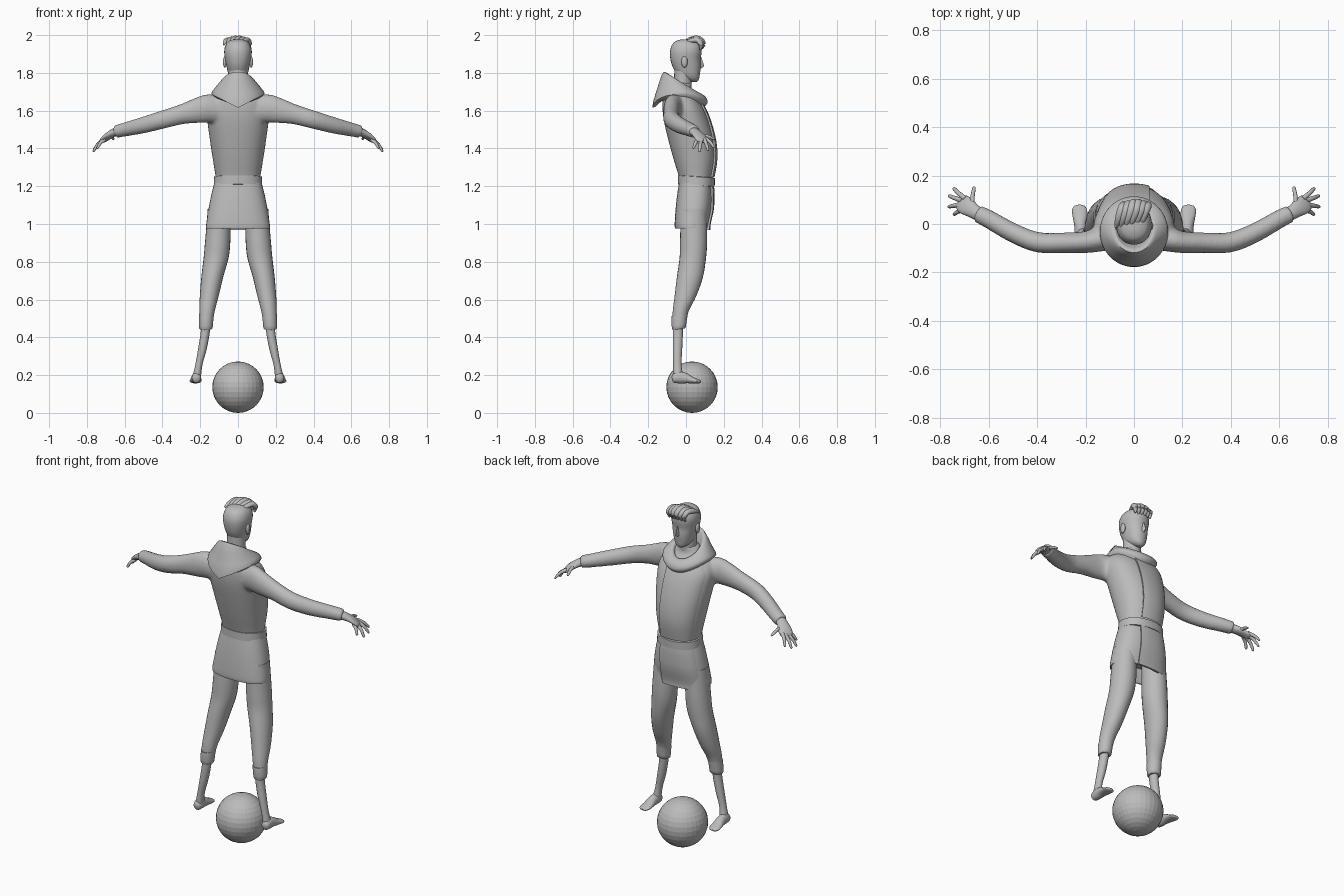
import bpy, bmesh, math
from mathutils import Vector

grey = bpy.data.materials.new("plain grey")
grey.diffuse_color = (0.5, 0.5, 0.5, 1)


def spline(rows, steps=4):
    """Catmull-Rom interpolation of equally long tuples."""
    out = []
    for i in range(len(rows) - 1):
        a, b, c, d = (rows[max(0, min(len(rows) - 1, i + k))] for k in (-1, 0, 1, 2))
        for s in range(steps):
            t = s / steps
            out.append(tuple(0.5 * (2 * q + (r - p) * t + (2 * p - 5 * q + 4 * r - w) * t * t
                                    + (3 * q - p - 3 * r + w) * t ** 3)
                             for p, q, r, w in zip(a, b, c, d)))
    return out + [rows[-1]]


def skin(bm, rings, closed=True, caps=True):
    """Bridge equal rings of points with quads."""
    vs = [[bm.verts.new(p) for p in r] for r in rings]
    n = len(vs[0])
    for a, b in zip(vs, vs[1:]):
        for j in range(n if closed else n - 1):
            k = (j + 1) % n
            bm.faces.new((a[j], a[k], b[k], b[j]))
    if caps:
        bm.faces.new(vs[0])
        bm.faces.new(vs[-1])


def make(name, bm, mirror=False, angle=40):
    bmesh.ops.recalc_face_normals(bm, faces=bm.faces[:])
    me = bpy.data.meshes.new(name)
    bm.to_mesh(me)
    bm.free()
    ob = bpy.data.objects.new(name, me)
    bpy.context.collection.objects.link(ob)
    me.materials.append(grey)
    if angle:
        bpy.ops.object.select_all(action='DESELECT')
        ob.select_set(True)
        bpy.context.view_layer.objects.active = ob
        bpy.ops.object.shade_smooth_by_angle(angle=math.radians(angle))
    if mirror:
        m = ob.modifiers.new("mirror", 'MIRROR')
        m.use_mirror_merge = False
    return ob


def point(row, a, e=2.0, grow=0.0, cx=0.0):
    """Point on a horizontal oval; row = z, half width, back y, front y."""
    z, w, yb, yf = row[:4]
    c, s = math.cos(a), math.sin(a)
    f = lambda v: math.copysign(abs(v) ** (2 / e), v)
    return Vector((cx + (w + grow) * f(s), (yb + yf) / 2 + ((yf - yb) / 2 + grow) * f(c), z))


def ovals(bm, rows, n=32, e=2.0, steps=4, tilt=0.0):
    """Loft of horizontal ovals; optional fifth value is centre x."""
    rings = []
    for r in spline(rows, steps):
        pts = [point(r, 2 * math.pi * j / n, e, 0, r[4] if len(r) > 4 else 0) for j in range(n)]
        rings.append([p + Vector((0, 0, tilt * p.y)) for p in pts])
    skin(bm, rings)


def tube(bm, rows, n=16, steps=4):
    """Sweep of ovals; row = x, y, z, side radius, up radius."""
    rows = spline(rows, steps)
    rings = []
    for i, r in enumerate(rows):
        t = Vector(rows[min(i + 1, len(rows) - 1)][:3]) - Vector(rows[max(i - 1, 0)][:3])
        side = t.cross(Vector((0, 0, 1))).normalized()
        up = side.cross(t).normalized()
        rings.append([Vector(r[:3]) + side * r[3] * math.cos(2 * math.pi * j / n)
                      + up * r[4] * math.sin(2 * math.pi * j / n) for j in range(n)])
    skin(bm, rings)


# ball
bm = bmesh.new()
bmesh.ops.create_uvsphere(bm, u_segments=32, v_segments=16, radius=0.136)
bmesh.ops.translate(bm, verts=bm.verts[:], vec=(0, 0.032, 0.136))
make("ball", bm, angle=0)

# coat body and sleeves, blended into one skin
torso = [(1.2, .116, -.03, .135), (1.25, .119, -.038, .142), (1.35, .135, -.068, .157),
         (1.45, .15, -.095, .149), (1.55, .163, -.118, .122), (1.62, .165, -.125, .092),
         (1.67, .14, -.12, .06), (1.71, .085, -.09, .03), (1.75, .05, -.07, .03)]
bm = bmesh.new()
ovals(bm, torso, 40, 2.2)
arm = [(.08, -.055, 1.6, .05, .07), (.15, -.065, 1.612, .05, .075), (.2, -.075, 1.604, .045, .07),
       (.3, -.078, 1.58, .042, .053), (.4, -.075, 1.552, .042, .048), (.5, -.036, 1.524, .04, .044),
       (.6, .02, 1.5, .038, .037), (.648, .044, 1.489, .036, .034)]
for s in (1, -1):
    tube(bm, [(s * r[0],) + r[1:] for r in arm], 24)
coat = make("coat_body", bm)
rm = coat.modifiers.new("blend", 'REMESH')
rm.mode, rm.voxel_size, rm.use_smooth_shade = 'VOXEL', 0.009, True
sm = coat.modifiers.new("soften", 'SMOOTH')
sm.factor, sm.iterations = 0.5, 8

# coat skirt
skirt = [(1.23, .122, -.035, .135), (1.16, .14, -.046, .14), (1.08, .156, -.055, .137),
         (1.0, .168, -.06, .12), (.977, .169, -.058, .115)]
bm = bmesh.new()
ovals(bm, skirt, 40, 2.4)
ovals_inner = [(.977, .169, -.058, .115), (.985, .155, -.045, .102), (1.06, .14, -.04, .1)]
ovals(bm, ovals_inner, 40, 2.4, 2)
bmesh.ops.delete(bm, geom=[f for f in bm.faces if len(f.verts) > 4 and f.calc_center_median().z < 1],
                 context='FACES_ONLY')
bmesh.ops.remove_doubles(bm, verts=bm.verts[:], dist=1e-4)
make("coat_skirt", bm)


# overlapping front panel, raised edge on the +x side
def panel(name, rows, e, x_edge, grow):
    bm = bmesh.new()
    rings = []
    for r in spline(rows):
        a0 = math.asin(max(-1, min(1, (x_edge / r[1]) ** (e / 2))))
        ring = [point(r, a0, e, -0.01)]
        for j in range(17):
            t = j / 16
            ring.append(point(r, a0 + (-1.25 - a0) * t, e, grow * (1 - t ** 3) - 0.004 * t ** 3))
        rings.append(ring)
    skin(bm, rings, False, False)
    make(name, bm, angle=35)


panel("front_panel", torso[1:7], 2.2, 0.06, 0.01)
panel("skirt_panel", [(1.2, .13, -.04, .138)] + skirt[1:4] + [(.968, .169, -.058, .118)], 2.4, 0.065, 0.011)

# belt
bm = bmesh.new()
ovals(bm, [(1.207, .12, -.036, .142), (1.209, .128, -.043, .152), (1.254, .126, -.043, .153),
           (1.256, .118, -.034, .144)], 40, 2.2, 1, -0.07)
make("belt", bm)

# trousers: z, half width, back, front, centre x
bm = bmesh.new()
ovals(bm, [(1.08, .06, -.03, .11, .1), (.98, .064, -.03, .112, .104), (.9, .067, -.032, .112, .108),
           (.82, .066, -.034, .106, .116), (.72, .058, -.048, .09, .136), (.62, .05, -.06, .055, .152),
           (.54, .041, -.07, .015, .164), (.47, .035, -.072, -.002, .17)], 24)
make("trouser_leg", bm, True)

# rolled cuffs
bm = bmesh.new()
ovals(bm, [(.515, .034, -.066, .0, .168), (.52, .039, -.076, .009, .167), (.49, .038, -.077, .004, .169),
           (.452, .036, -.074, -.002, .171), (.447, .028, -.068, -.012, .171)], 24, steps=2, tilt=.1)
make("trouser_cuff", bm, True)

# bare shins
bm = bmesh.new()
ovals(bm, [(.5, .024, -.07, -.014, .17), (.43, .024, -.07, -.016, .173), (.34, .023, -.07, -.02, .188),
           (.26, .019, -.068, -.024, .206), (.21, .021, -.068, -.018, .215), (.175, .022, -.066, -.012, .219)], 20)
make("shin", bm, True)

# feet, swept from heel to toe
bm = bmesh.new()
tube(bm, [(.22, -.074, .178, .008, .01), (.22, -.066, .18, .021, .023), (.22, -.04, .187, .025, .031),
          (.221, -.005, .184, .026, .028), (.223, .03, .174, .03, .018), (.225, .058, .168, .031, .012),
          (.225, .074, .165, .022, .008), (.225, .079, .164, .008, .004)], 20)
make("foot", bm, True)

# hands: palm, four fingers, thumb
bm = bmesh.new()
tube(bm, [(.63, .034, 1.492, .029, .026), (.66, .052, 1.482, .03, .021), (.69, .073, 1.463, .038, .016),
          (.712, .087, 1.444, .036, .012), (.722, .092, 1.436, .026, .008)])
fingers = [((.698, .105, 1.452), (.747, .15, 1.405)), ((.71, .097, 1.446), (.767, .118, 1.388)),
           ((.714, .08, 1.443), (.768, .071, 1.382)), ((.706, .062, 1.446), (.746, .038, 1.4)),
           ((.668, .07, 1.47), (.66, .155, 1.448))]
for a, b in fingers:
    a, b = Vector(a), Vector(b)
    mid = a.lerp(b, .5) + Vector((.003, 0, .006))
    tube(bm, [(*a, .011, .011), (*mid, .009, .009), (*a.lerp(b, .92), .007, .006), (*b, .002, .002)], 10, 3)
make("hand", bm, True, 60)

# neck and head
bm = bmesh.new()
ovals(bm, [(1.66, .055, -.085, .03), (1.74, .05, -.065, .03), (1.82, .05, -.062, .035)], 24)
make("neck", bm)
bm = bmesh.new()
ovals(bm, [(1.752, .012, .03, .058), (1.765, .034, -.01, .068), (1.79, .05, -.045, .073),
           (1.83, .06, -.07, .078), (1.87, .068, -.082, .077), (1.91, .073, -.085, .083),
           (1.94, .068, -.078, .08), (1.963, .054, -.062, .062), (1.975, .03, -.035, .035),
           (1.978, .006, -.008, .008)], 28, 2.2)
# nose
skin(bm, [[(-.005, .07, 1.885), (.005, .07, 1.885), (0, .08, 1.885)],
          [(-.013, .07, 1.833), (.013, .07, 1.833), (0, .097, 1.836)],
          [(-.009, .07, 1.823), (.009, .07, 1.823), (0, .08, 1.823)]])
make("head", bm, angle=50)

# ears
bm = bmesh.new()
bmesh.ops.create_uvsphere(bm, u_segments=12, v_segments=8, radius=1)
bmesh.ops.scale(bm, verts=bm.verts[:], vec=(.01, .017, .03))
bmesh.ops.translate(bm, verts=bm.verts[:], vec=(.07, -.008, 1.858))
make("ear", bm, True, 60)

# swept locks of hair
bm = bmesh.new()
for i in range(6):
    x = -.055 + .02 * i
    d = -abs(i - 2.5) * .005
    tube(bm, [(x - .02, -.015, 1.962 + d, .006, .004), (x - .01, .02, 1.98 + d, .014, .012),
              (x + .004, .06, 1.986 + d, .018, .014), (x + .012, .09 + d, 1.968 + d, .017, .014),
              (x + .012, .092 + d, 1.942, .012, .01), (x + .008, .075, 1.922, .004, .004)], 12)
make("hair", bm, angle=60)

# hood folded down: half width, front y, back y, then z at front, side, back
fold = [(.058, .05, -.07, 1.655, 1.7, 1.7), (.07, .058, -.09, 1.685, 1.735, 1.77),
        (.085, .078, -.118, 1.69, 1.748, 1.806), (.12, .105, -.15, 1.672, 1.722, 1.725),
        (.141, .114, -.178, 1.64, 1.688, 1.615), (.11, .085, -.12, 1.612, 1.655, 1.66)]
bm = bmesh.new()
rings = []
for w, yf, yb, zf, zs, zb in spline(fold, 3):
    ring = []
    for j in range(48):
        a = 2 * math.pi * j / 48
        c, s = math.cos(a), math.sin(a)
        z = zs + (zf - zb) / 2 * c + ((zf + zb) / 2 - zs) * c * c
        if c < 0 and zb < zs:  # pointed tip at the back
            z = zb + (zs - zb) * abs(s)
        ring.append((w * s, (yf + yb) / 2 + (yf - yb) / 2 * c, z))
    rings.append(ring)
skin(bm, rings, True, False)
make("hood", bm, angle=50)
